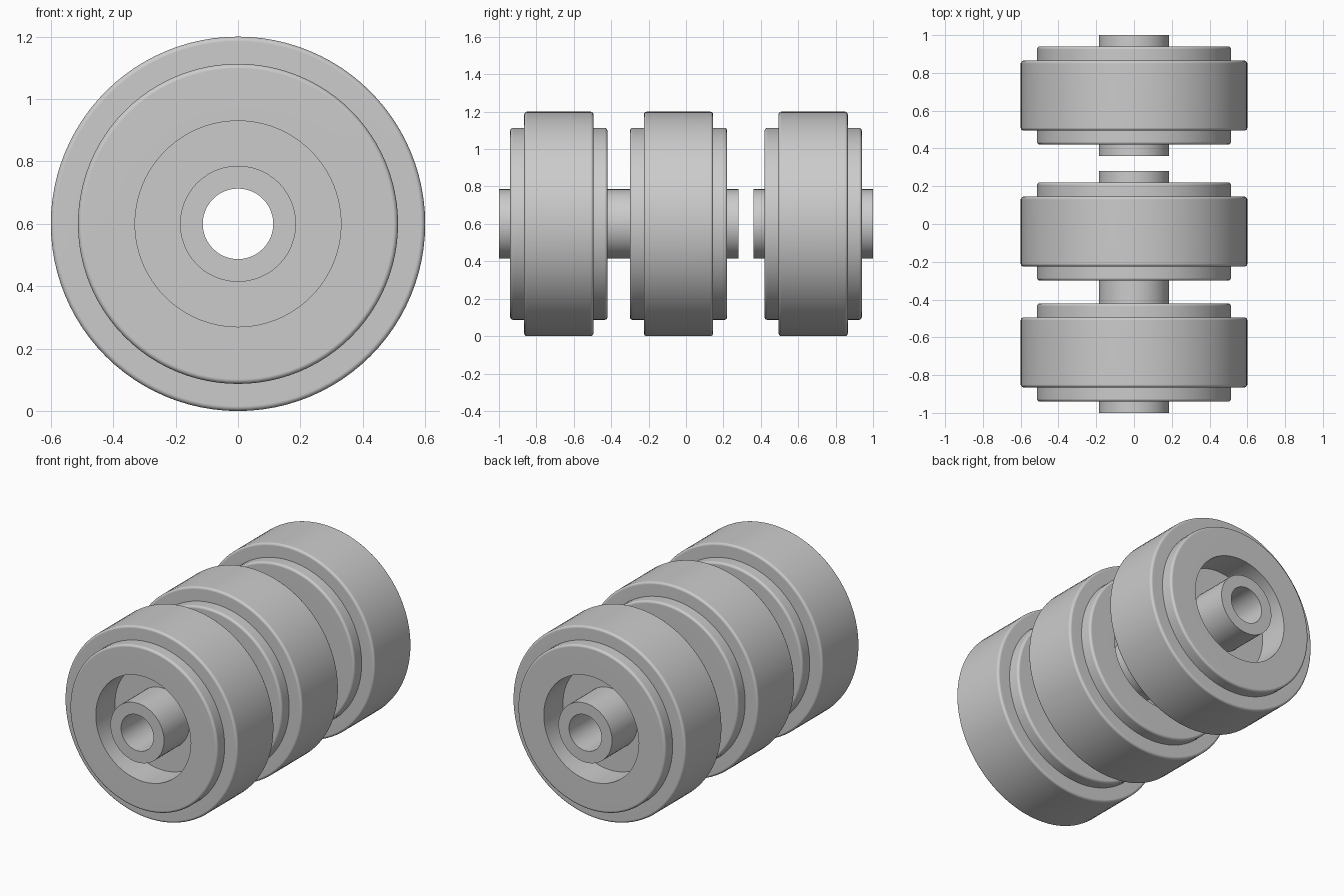
import bpy, bmesh
from math import cos, sin, pi, radians
from mathutils import Vector

cube = bpy.data.objects.get("Cube")
if cube:
    bpy.data.objects.remove(cube, do_unlink=True)

AXIS_Z = 0.6
grey = bpy.data.materials.new("plain grey")
grey.use_nodes = True
colour = (0.6, 0.6, 0.6, 1)
grey.diffuse_color = colour
grey.node_tree.nodes["Principled BSDF"].inputs["Base Color"].default_value = colour


def rounded(profile, steps=4):
    """Replace each (radius, y, fillet) corner by a small arc."""
    pts = []
    for i, (r, y, fillet) in enumerate(profile):
        here = Vector((r, y))
        if not fillet:
            pts.append(here)
            continue
        before = Vector(profile[i - 1][:2]) - here
        after = Vector(profile[(i + 1) % len(profile)][:2]) - here
        a, b = before.normalized() * fillet, after.normalized() * fillet
        for k in range(steps + 1):
            t = k / steps * pi / 2
            pts.append(here + a * (1 - sin(t)) + b * (1 - cos(t)))
    return pts


def lathe(name, profile, y_centre, segments):
    """Spin a closed profile about the wheel axis."""
    bm = bmesh.new()
    pts = rounded(profile)
    rings = []
    for s in range(segments):
        t = 2 * pi * s / segments
        rings.append([bm.verts.new((p.x * cos(t), p.y, p.x * sin(t))) for p in pts])
    for s in range(segments):
        one, two = rings[s], rings[(s + 1) % segments]
        for i in range(len(pts)):
            j = (i + 1) % len(pts)
            bm.faces.new((one[i], one[j], two[j], two[i]))
    bmesh.ops.recalc_face_normals(bm, faces=bm.faces)
    mesh = bpy.data.meshes.new(name)
    bm.to_mesh(mesh)
    bm.free()
    mesh.shade_smooth()
    mesh.set_sharp_from_angle(angle=radians(40))
    mesh.materials.append(grey)
    obj = bpy.data.objects.new(name, mesh)
    obj.location = (0, y_centre, AXIS_Z)
    bpy.context.collection.objects.link(obj)
    normals = obj.modifiers.new("Flat sides", 'WEIGHTED_NORMAL')
    normals.keep_sharp = True


def symmetric(half):
    """Complete a profile by mirroring its half across the wheel's mid plane."""
    return half + [(r, -y, f) for r, y, f in reversed(half)]


tyre = symmetric([(0.50, 0.185, 0), (0.60, 0.185, 0.015)])
hub = symmetric([(0.18, 0.07, 0), (0.33, 0.07, 0), (0.33, 0.26, 0), (0.513, 0.26, 0.015)])
axle = symmetric([(0.113, 0.32, 0), (0.186, 0.32, 0)])

# Three identical wheels along one axis
for place, y in (("front", -0.68), ("middle", -0.04), ("back", 0.68)):
    lathe(place + "_tyre", tyre, y, 96)
    lathe(place + "_hub", hub, y, 96)
    lathe(place + "_axle_tube", axle, y, 48)
